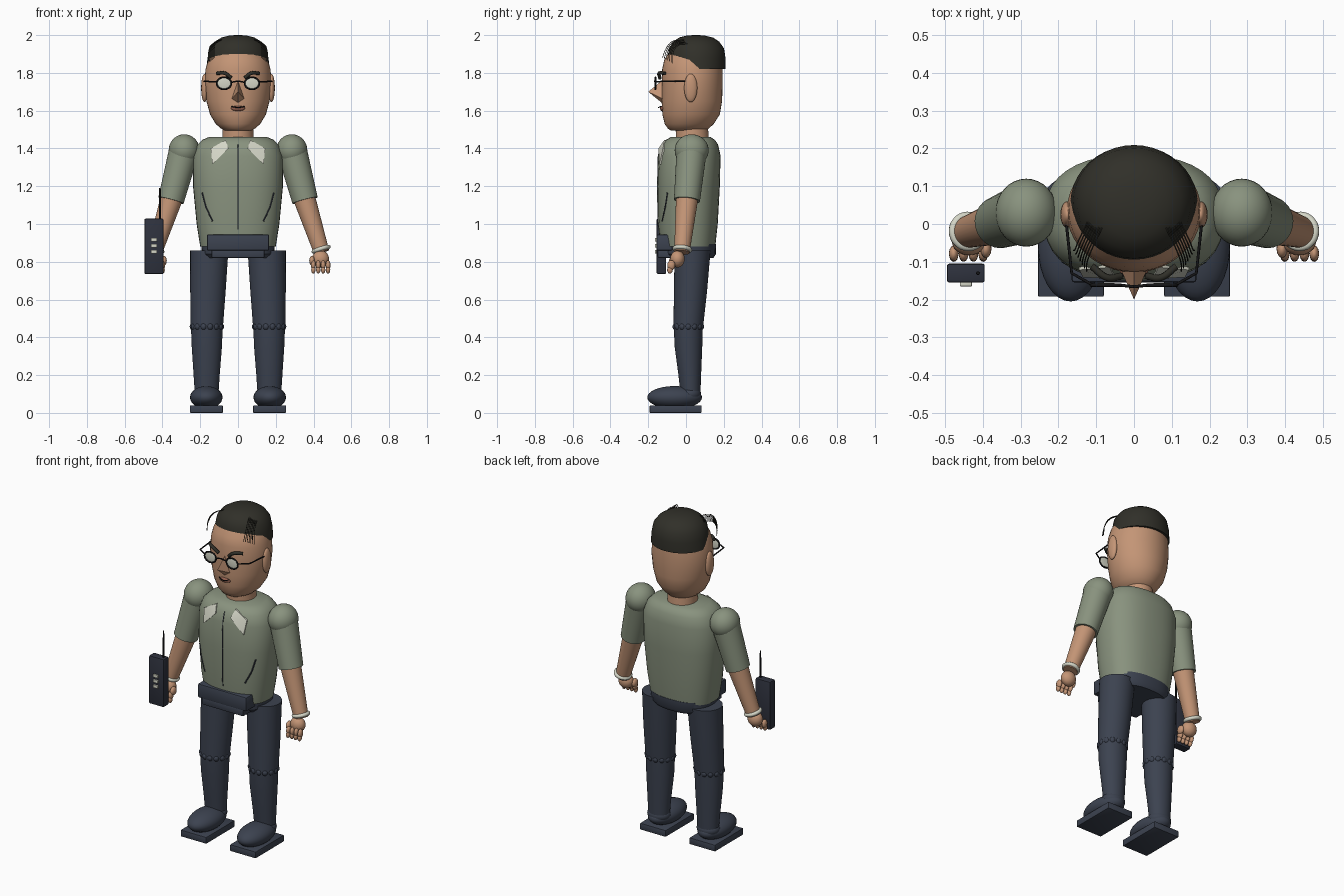
import bpy, bmesh, math
from mathutils import Vector, Matrix

cube = bpy.data.objects.get("Cube")
if cube:
    bpy.data.objects.remove(cube, do_unlink=True)


def material(name, rgb):
    m = bpy.data.materials.new(name)
    m.use_nodes = True
    m.diffuse_color = (*rgb, 1)
    m.node_tree.nodes["Principled BSDF"].inputs["Base Color"].default_value = (*rgb, 1)
    return m


SKIN = material("tan skin", (.55, .30, .18))
SHIRT = material("sage shirt", (.25, .29, .21))
NAVY = material("navy cloth", (.045, .055, .08))
HAIR = material("black hair", (.03, .029, .022))
CREAM = material("cream", (.66, .67, .57))
LIP = material("brown lip", (.30, .12, .08))
DARK = material("dark plastic", (.028, .032, .048))
WIRE = material("black wire", (.008, .008, .009))


def finish(name, mesh, mat, angle=35):
    ob = bpy.data.objects.new(name, mesh)
    bpy.context.collection.objects.link(ob)
    mesh.materials.clear()
    mesh.materials.append(mat)
    bpy.ops.object.select_all(action='DESELECT')
    ob.select_set(True)
    bpy.context.view_layer.objects.active = ob
    bpy.ops.object.shade_smooth_by_angle(angle=math.radians(angle))
    return ob


def from_bm(name, bm, mat, angle=35):
    bmesh.ops.recalc_face_normals(bm, faces=bm.faces[:])
    mesh = bpy.data.meshes.new(name)
    bm.to_mesh(mesh)
    bm.free()
    return finish(name, mesh, mat, angle)


def loft(name, rings, mat, power=2, segments=40, cut=None, angle=35):
    """Skin rings of (z, x centre, y centre, x radius, y radius)."""
    bm = bmesh.new()
    loops = []
    for z, cx, cy, rx, ry in rings:
        loop = []
        for i in range(segments):
            a = math.tau * i / segments
            c, s = math.cos(a), math.sin(a)
            x = math.copysign(abs(c) ** (2 / power), c) * rx
            y = math.copysign(abs(s) ** (2 / power), s) * ry
            loop.append(bm.verts.new((cx + x, cy + y, z)))
        loops.append(loop)
    for lo, hi in zip(loops, loops[1:]):
        for i in range(segments):
            j = (i + 1) % segments
            bm.faces.new((lo[i], lo[j], hi[j], hi[i]))
    bm.faces.new(loops[0])
    bm.faces.new(loops[-1])
    if cut:
        res = bmesh.ops.bisect_plane(bm, geom=bm.verts[:] + bm.edges[:] + bm.faces[:],
                                     plane_co=cut[0], plane_no=cut[1], clear_inner=True)
        edges = [e for e in res["geom_cut"] if isinstance(e, bmesh.types.BMEdge)]
        bmesh.ops.edgeloop_fill(bm, edges=edges)
    return from_bm(name, bm, mat, angle)


def ball(name, centre, radii, mat, u=24, v=14):
    bm = bmesh.new()
    bmesh.ops.create_uvsphere(bm, u_segments=u, v_segments=v, radius=1,
                              matrix=Matrix.LocRotScale(Vector(centre), None, Vector(radii)))
    return from_bm(name, bm, mat, 60)


def box(name, centre, size, mat, bevel=0):
    bm = bmesh.new()
    bmesh.ops.create_cube(bm, size=1, matrix=Matrix.LocRotScale(Vector(centre), None, Vector(size)))
    if bevel:
        bmesh.ops.bevel(bm, geom=bm.edges[:], offset=bevel, segments=2, affect='EDGES', profile=.5)
    return from_bm(name, bm, mat)


def limb(name, a, b, ra, rb, mat):
    a, b = Vector(a), Vector(b)
    turn = (b - a).to_track_quat('Z', 'Y').to_matrix().to_4x4()
    bm = bmesh.new()
    bmesh.ops.create_cone(bm, cap_ends=True, segments=32, radius1=ra, radius2=rb, depth=(b - a).length,
                          matrix=Matrix.Translation((a + b) / 2) @ turn)
    return from_bm(name, bm, mat)


def wire(name, points, radius, mat, closed=False, smooth=True):
    cu = bpy.data.curves.new(name, 'CURVE')
    cu.dimensions = '3D'
    cu.bevel_depth, cu.bevel_resolution, cu.use_fill_caps = radius, 2, True
    cu.resolution_u = 8
    sp = cu.splines.new('BEZIER')
    sp.bezier_points.add(len(points) - 1)
    for bp, p in zip(sp.bezier_points, points):
        bp.co = p
        bp.handle_left_type = bp.handle_right_type = 'AUTO' if smooth else 'VECTOR'
    sp.use_cyclic_u = closed
    tmp = bpy.data.objects.new(name + " path", cu)
    mesh = bpy.data.meshes.new_from_object(tmp)
    bpy.data.objects.remove(tmp)
    return finish(name, mesh, mat, 60)


def hull(name, points, mat):
    bm = bmesh.new()
    for p in points:
        bm.verts.new(p)
    bmesh.ops.convex_hull(bm, input=bm.verts[:])
    return from_bm(name, bm, mat, 20)


# Head, neck and hair cap
loft("head", [(1.495, 0, .01, .07, .09), (1.505, 0, .012, .09, .108), (1.53, 0, .017, .118, .13),
              (1.58, 0, .027, .148, .152), (1.65, 0, .031, .167, .16), (1.74, 0, .033, .178, .161),
              (1.82, 0, .034, .172, .16), (1.87, 0, .037, .158, .152), (1.93, 0, .045, .125, .12)], SKIN)
loft("neck", [(1.42, 0, .035, .085, .088), (1.53, 0, .03, .08, .085)], SKIN)
loft("hair", [(1.82, 0, .056, .168, .152), (1.88, 0, .056, .161, .153), (1.93, 0, .055, .15, .146),
              (1.965, 0, .054, .124, .122), (1.987, 0, .053, .088, .09), (1.997, 0, .052, .05, .05),
              (2.0, 0, .052, .015, .015)], HAIR, cut=((0, -.1, 1.9), (0, .42, .9)))

# Nose and mouth
hull("nose", [(0, -.12, 1.765), (.036, -.118, 1.66), (-.036, -.118, 1.66),
              (0, -.12, 1.635), (0, -.2, 1.70)], SKIN)
ball("lips", (0, -.126, 1.612), (.037, .012, .014), LIP)
wire("mouth_line", [(-.035, -.132, 1.622), (0, -.146, 1.617), (.035, -.132, 1.622)], .003, WIRE)

# Shirt body and hips
TORSO = [(.88, 0, .01, .20, .145), (1.0, 0, .01, .219, .158), (1.2, 0, .014, .238, .165),
         (1.36, 0, .018, .238, .165), (1.42, 0, .02, .215, .15), (1.445, 0, .023, .19, .13),
         (1.46, 0, .025, .155, .105)]


def front_y(x, z):
    for lo, hi in zip(TORSO, TORSO[1:]):
        if lo[0] <= z <= hi[0]:
            t = (z - lo[0]) / (hi[0] - lo[0])
            cy, rx, ry = [lo[k] + t * (hi[k] - lo[k]) for k in (2, 3, 4)]
            return cy - ry * (1 - min(1, abs(x) / rx) ** 2.4) ** (1 / 2.4)


def on_shirt(points, gap=0):
    return [(x, front_y(x, z) - gap, z) for x, z in points]


loft("shirt_body", TORSO, SHIRT, power=2.4)
wire("shirt_placket", on_shirt([(0, z) for z in (.97, 1.0, 1.2, 1.36, 1.42)]), .0025, DARK, smooth=False)
loft("hips", [(.82, 0, .015, .17, .13), (.84, 0, .015, .19, .143), (.895, 0, .015, .196, .144)], NAVY, power=2.4)
box("belt_panel", (0, -.085, .902), (.33, .14, .085), NAVY, .008)
box("belt_panel_lower", (0, -.085, .845), (.28, .13, .05), NAVY, .008)

for s, side in ((1, "left"), (-1, "right")):
    # Ear, glasses and brow
    ball(side + "_ear", (s * .177, .025, 1.72), (.018, .035, .075), SKIN)
    ball(side + "_lens", (s * .074, -.16, 1.745), (.037, .004, .03), CREAM)
    wire(side + "_lens_rim", [(s * .074 + .039 * math.cos(a), -.162, 1.745 + .032 * math.sin(a))
                              for a in [math.tau * i / 12 for i in range(12)]], .0045, WIRE, closed=True)
    wire(side + "_glasses_arm", [(s * .112, -.16, 1.752), (s * .165, -.13, 1.755), (s * .18, .01, 1.755)],
         .004, WIRE, smooth=False)
    wire(side + "_bridge", [(0, -.166, 1.757), (s * .036, -.162, 1.75)], .004, WIRE)
    wire(side + "_brow", [(s * .035, -.138, 1.772), (s * .07, -.142, 1.798), (s * .112, -.112, 1.797)], .0095, HAIR)

    # Loose hair strands over the temple
    for i in range(7):
        k = i / 6
        wire(side + "_hair_strand", [(s * (.115 - .03 * k), .02 - .03 * k, 1.955 + .02 * k),
                                     (s * (.145 - .03 * k), -.04 - .035 * k, 1.945 + .02 * k),
                                     (s * (.155 - .03 * k), -.065 - .04 * k, 1.915 + .015 * k),
                                     (s * (.16 - .035 * k), -.07 - .055 * k, 1.85 + .03 * k)], .0018, HAIR)

    # Collar flap and pocket crease
    flap = on_shirt([(s * .145, 1.40), (s * .065, 1.445), (s * .05, 1.40), (s * .135, 1.315)], .004)
    hull(side + "_collar", flap + [(x, y - .008, z) for x, y, z in flap], CREAM)
    wire(side + "_pocket_crease", on_shirt([(s * .19, 1.165), (s * .17, 1.09), (s * .135, 1.015)]),
         .004, DARK, smooth=False)

    # Arm
    shoulder, elbow, wrist = (s * .285, .03, 1.39), (s * .355, .005, 1.125), (s * .443, -.022, .85)
    ball(side + "_shoulder", shoulder, (.082, .09, .085), SHIRT, 32, 18)
    limb(side + "_sleeve", shoulder, elbow, .08, .069, SHIRT)
    limb(side + "_forearm", (s * .35, .006, 1.14), wrist, .059, .041, SKIN)
    ring_axis = (Vector(wrist) - Vector(elbow)).to_track_quat('Z', 'Y')
    wire(side + "_bracelet", [Vector((s * .440, -.02, .866)) + ring_axis @
                              Vector((.041 * math.cos(a), .041 * math.sin(a), 0))
                              for a in [math.tau * i / 12 for i in range(12)]], .0115, CREAM, closed=True)

    # Hand
    ball(side + "_palm", (s * .437, -.045, .815), (.045, .038, .045), SKIN)
    for i in range(4):
        x = s * (.399 + .026 * i)
        ball(side + "_finger", (x, -.078, .782), (.013, .021, .026), SKIN, 12, 8)
        ball(side + "_fingertip", (x, -.085, .757), (.0115, .015, .02), SKIN, 12, 8)
    ball(side + "_thumb", (s * .392, -.065, .805), (.015, .025, .026), SKIN, 12, 8)

    # Leg with a puckered knee
    loft(side + "_thigh", [(.45, s * .165, .012, .085, .078), (.65, s * .159, .024, .094, .088),
                           (.86, s * .152, .035, .101, .095)], NAVY)
    loft(side + "_shin", [(.09, s * .166, .024, .062, .052), (.2, s * .166, .02, .069, .06),
                          (.35, s * .165, .013, .08, .073), (.46, s * .165, .012, .084, .077)], NAVY)
    for i in range(14):
        a = math.tau * i / 14
        ball(side + "_knee_pucker", (s * .165 + .073 * math.cos(a), .012 + .067 * math.sin(a), .457),
             (.018, .018, .02), NAVY, 12, 8)

    # Shoe and sole
    ball(side + "_shoe", (s * .168, -.06, .082), (.086, .145, .06), NAVY, 32, 16)
    ball(side + "_ankle", (s * .167, .02, .1), (.07, .06, .045), NAVY)
    box(side + "_sole", (s * .167, -.055, .02), (.174, .275, .04), NAVY, .004)

# Handheld radio
box("radio", (-.445, -.13, .882), (.1, .05, .293), DARK, .006)
limb("radio_antenna", (-.413, -.13, 1.02), (-.413, -.13, 1.19), .005, .004, WIRE)
for z in (.853, .885, .917):
    box("radio_button", (-.445, -.158, z), (.032, .014, .018), CREAM, .002)
